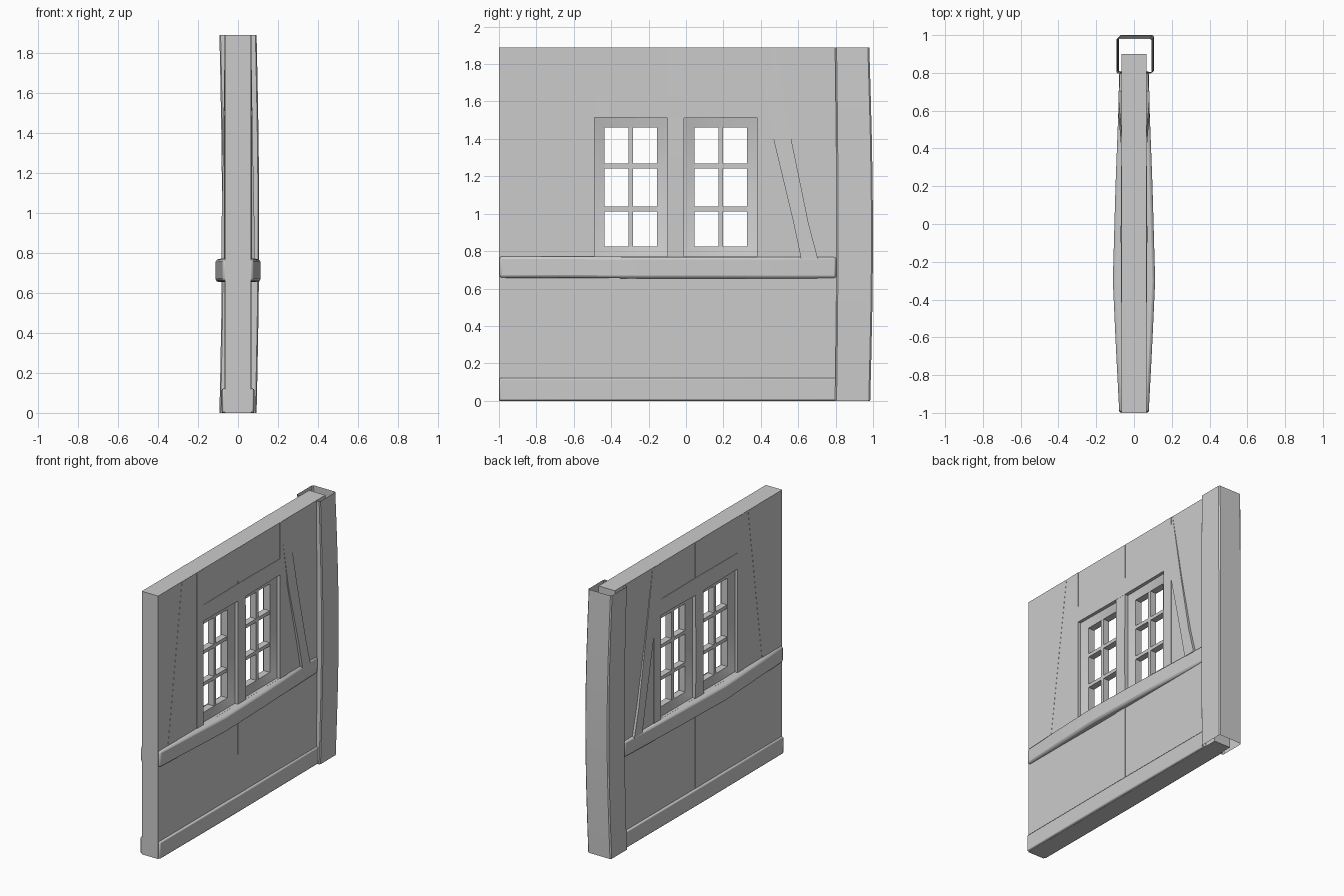
import bpy
import bmesh
import math
from mathutils import Vector

if "Cube" in bpy.data.objects:
    bpy.data.objects.remove(bpy.data.objects["Cube"], do_unlink=True)

grey = bpy.data.materials.new("plain_grey")
grey.use_nodes = True
grey.diffuse_color = (0.6, 0.6, 0.6, 1)
grey.node_tree.nodes["Principled BSDF"].inputs["Base Color"].default_value = (0.6, 0.6, 0.6, 1)

HALF = 0.065          # half thickness of the wall
TOP = 1.89
WINDOWS = {"left_pane": (-0.49, -0.10), "right_pane": (-0.01, 0.38)}
SILL, HEAD = 0.77, 1.515


def finish(name, bm, bevel=0):
    bmesh.ops.recalc_face_normals(bm, faces=bm.faces)
    mesh = bpy.data.meshes.new(name)
    bm.to_mesh(mesh)
    bm.free()
    obj = bpy.data.objects.new(name, mesh)
    bpy.context.collection.objects.link(obj)
    mesh.materials.append(grey)
    if bevel:
        mod = obj.modifiers.new("soft_edges", "BEVEL")
        mod.width = bevel
        mod.segments = 2
        mod.limit_method = "ANGLE"
        mod.angle_limit = math.radians(50)
    bpy.ops.object.select_all(action="DESELECT")
    obj.select_set(True)
    bpy.context.view_layer.objects.active = obj
    bpy.ops.object.shade_smooth_by_angle(angle=math.radians(30))
    return obj


def loft(bm, rings, closed=True, caps=True):
    """Join rings of points into a skin."""
    rings = [[bm.verts.new(p) for p in ring] for ring in rings]
    count = len(rings[0])
    for a, b in zip(rings, rings[1:]):
        for i in range(count if closed else count - 1):
            j = (i + 1) % count
            bm.faces.new((a[i], a[j], b[j], b[i]))
    if caps:
        bm.faces.new(rings[0])
        bm.faces.new(rings[-1])
    return rings


def beam(name, stations, upright=True, bevel=0):
    """Timber through the wall; each station is y, z, width, half depth."""
    bm = bmesh.new()
    rings = []
    for y, z, width, d in stations:
        side = Vector((0, width / 2, 0) if upright else (0, 0, width / 2))
        mid = Vector((0, y, z))
        out = Vector((d, 0, 0))
        rings.append([mid - side - out, mid + side - out, mid + side + out, mid - side + out])
    loft(bm, rings)
    return finish(name, bm, bevel)


# Wall slab with two window openings
bm = bmesh.new()
ys = [-1, -0.49, -0.10, -0.01, 0.38, 0.9]
zs = [0, SILL, HEAD, TOP]
grid = [[bm.verts.new((-HALF, y, z)) for z in zs] for y in ys]
for i in range(len(ys) - 1):
    for j in range(len(zs) - 1):
        if not (j == 1 and i in (1, 3)):
            bm.faces.new((grid[i][j], grid[i + 1][j], grid[i + 1][j + 1], grid[i][j + 1]))
new = bmesh.ops.extrude_face_region(bm, geom=bm.faces[:], use_keep_orig=True)["geom"]
bmesh.ops.translate(bm, vec=(2 * HALF, 0, 0), verts=[v for v in new if isinstance(v, bmesh.types.BMVert)])
finish("wall", bm)

# Horizontal rails
beam("middle_rail", [(-0.998, 0.715, 0.115, 0.078), (-0.65, 0.715, 0.115, 0.096),
                     (-0.3, 0.712, 0.115, 0.112), (0.2, 0.712, 0.115, 0.098),
                     (0.805, 0.712, 0.115, 0.075)], upright=False, bevel=0.015)
beam("bottom_rail", [(-0.998, 0.061, 0.12, 0.079), (-0.1, 0.061, 0.12, 0.082),
                     (0.81, 0.061, 0.12, 0.079)], upright=False, bevel=0.008)
beam("window_header", [(-0.49, 1.573, 0.115, 0.067), (-0.05, 1.573, 0.125, 0.070),
                       (0.38, 1.573, 0.115, 0.067)], upright=False)

# Upright timbers
beam("centre_stud", [(-0.055, 0.12, 0.09, 0.0665), (-0.055, 1.1, 0.088, 0.071),
                     (-0.055, TOP - 0.001, 0.09, 0.0665)])
beam("front_stud", [(-0.527, 0.76, 0.073, 0.068), (-0.527, TOP - 0.001, 0.073, 0.068)])
beam("back_stud", [(0.42, 0.76, 0.08, 0.069), (0.42, TOP - 0.001, 0.08, 0.068)])

# Slanting braces
beam("front_brace", [(-0.83, 0.76, 0.12, 0.0663), (-0.67, TOP - 0.001, 0.12, 0.0663)])
beam("back_brace", [(0.66, 0.76, 0.09, 0.083), (0.615, 0.95, 0.08, 0.082),
                    (0.515, 1.4, 0.095, 0.073), (0.43, TOP - 0.001, 0.085, 0.0665)])

# Window frames with mitred sloping faces, and glazing bars
for name, (y0, y1) in WINDOWS.items():
    bm = bmesh.new()
    profile = [(0, -0.045), (0.055, -0.025), (0.055, 0.025), (0, 0.045)]
    rings = []
    for inset, x in profile:
        a, b, lo, hi = y0 + inset, y1 - inset, SILL + inset, HEAD - inset
        rings.append([(x, a, lo), (x, b, lo), (x, b, hi), (x, a, hi)])
    first = loft(bm, rings, caps=False)
    for i in range(4):
        j = (i + 1) % 4
        bm.faces.new((first[0][i], first[0][j], first[-1][j], first[-1][i]))
    finish(name + "_frame", bm)
    mid = (y0 + y1) / 2
    beam(name + "_upright_bar", [(mid, SILL + 0.04, 0.025, 0.024), (mid, HEAD - 0.04, 0.025, 0.024)])
    for level, z in (("lower", 1.025), ("upper", 1.255)):
        beam(name + "_" + level + "_bar", [(y0 + 0.04, z, 0.025, 0.023), (y1 - 0.04, z, 0.025, 0.023)],
             upright=False)

# Hollow corner post, open towards the wall and gently bowed
bm = bmesh.new()
rings = []
for k in range(9):
    t = k / 8
    bow = math.sin(math.pi * t)
    shift = 0.013 * bow
    front = 0.797 + 0.008 * bow
    back = 0.985 - 0.005 * t + 0.017 * bow
    w = 0.093
    right = [(HALF - shift, front), (w - 0.006, front), (w, front + 0.008),
             (w, back - 0.008), (w - 0.008, back)]
    outline = right + [(-x, y) for x, y in reversed(right)]
    rings.append([(x + shift, y, TOP * t) for x, y in outline])
loft(bm, rings, closed=False, caps=False)
finish("corner_post", bm)
